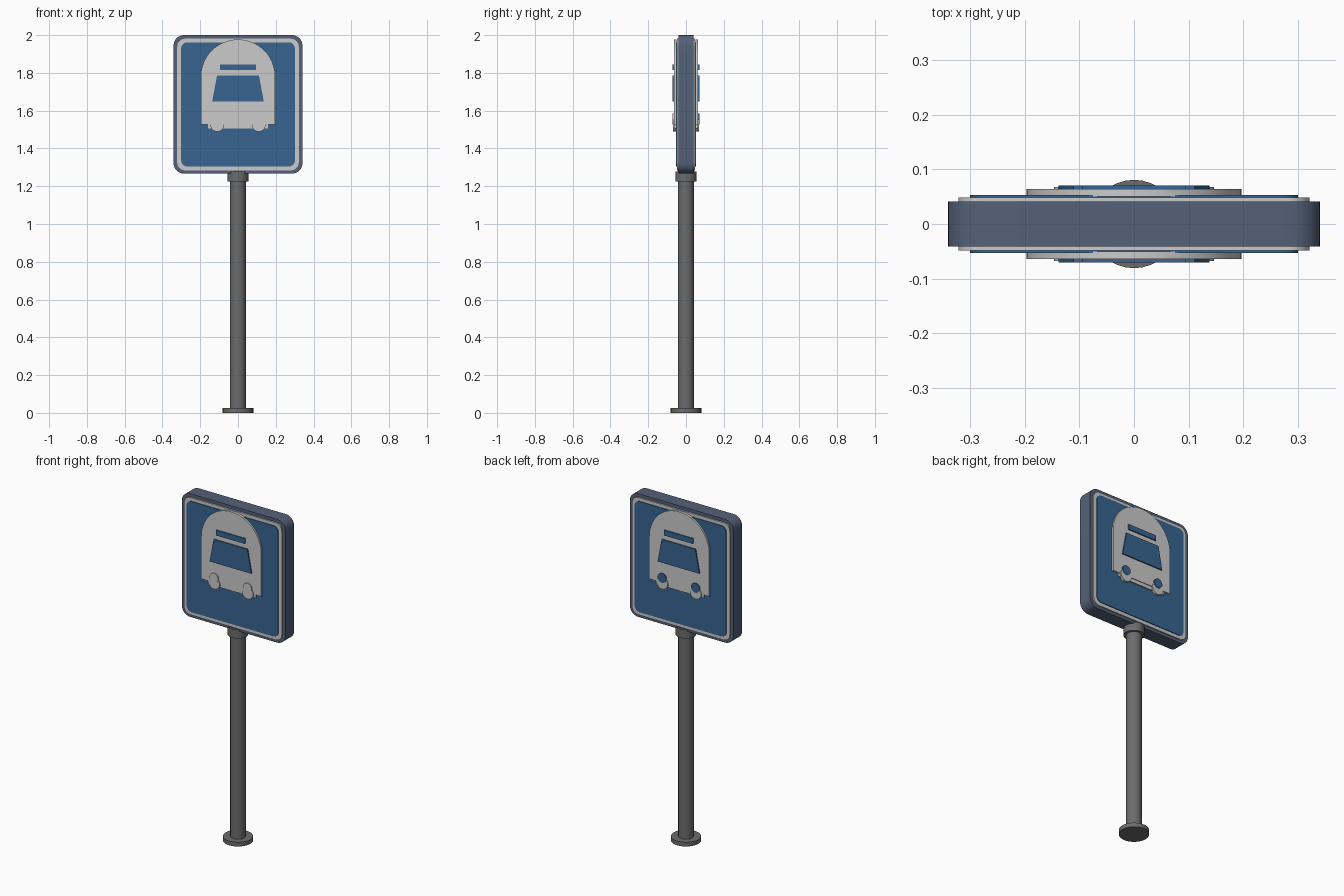
import bpy, bmesh
from math import pi, sin, cos

if "Cube" in bpy.data.objects:
    bpy.data.objects.remove(bpy.data.objects["Cube"])


def material(name, rgb):
    m = bpy.data.materials.new(name)
    m.diffuse_color = (*rgb, 1)
    m.use_nodes = True
    m.node_tree.nodes["Principled BSDF"].inputs["Base Color"].default_value = m.diffuse_color
    return m


BLUE = material("sign_blue", (0.04, 0.13, 0.28))
FRAME = material("frame_blue_grey", (0.09, 0.12, 0.19))
DARK = material("pole_grey", (0.15, 0.15, 0.15))
PALE = material("pale_grey", (0.6, 0.6, 0.6))


def arc(cx, cz, r, a0, a1, n):
    return [(cx + r * cos(a0 + (a1 - a0) * i / n), cz + r * sin(a0 + (a1 - a0) * i / n))
            for i in range(n + 1)]


def rounded(hw, z0, z1, r):
    pts = []
    for i, (cx, cz) in enumerate([(hw - r, z1 - r), (r - hw, z1 - r), (r - hw, z0 + r), (hw - r, z0 + r)]):
        pts += arc(cx, cz, r, i * pi / 2, (i + 1) * pi / 2, 8)
    return pts


def disc(cx, cz, r, n=24):
    return arc(cx, cz, r, 0, 2 * pi, n)[:-1]


def plate(name, profile, y0, y1, mat):
    """Extrude an x-z outline from y0 to y1."""
    bm = bmesh.new()
    face = bm.faces.new([bm.verts.new((x, y0, z)) for x, z in profile])
    ext = bmesh.ops.extrude_face_region(bm, geom=[face])
    verts = [v for v in ext["geom"] if isinstance(v, bmesh.types.BMVert)]
    bmesh.ops.translate(bm, verts=verts, vec=(0, y1 - y0, 0))
    bmesh.ops.recalc_face_normals(bm, faces=bm.faces)
    me = bpy.data.meshes.new(name)
    bm.to_mesh(me)
    bm.free()
    ob = bpy.data.objects.new(name, me)
    bpy.context.collection.objects.link(ob)
    finish(ob, mat)


def finish(ob, mat):
    ob.data.materials.append(mat)
    bpy.ops.object.select_all(action='DESELECT')
    ob.select_set(True)
    bpy.context.view_layer.objects.active = ob
    bpy.ops.object.shade_smooth_by_angle()


def post(name, r, z0, z1):
    bpy.ops.mesh.primitive_cylinder_add(vertices=32, radius=r, depth=z1 - z0,
                                        location=(0, 0, (z0 + z1) / 2))
    bpy.context.object.name = name
    finish(bpy.context.object, DARK)


# Pole with foot and collar
post("base_plate", 0.081, 0, 0.025)
post("pole", 0.042, 0.02, 1.3)
post("collar", 0.056, 1.225, 1.277)

# Sign box
plate("sign_box", rounded(0.341, 1.267, 2.0, 0.055), -0.041, 0.041, FRAME)

# Raised sign faces, front and back
bus = arc(0, 1.78, 0.197, 0, pi, 32) + [(-0.197, 1.526), (0.197, 1.526)]
window = [(-0.137, 1.648), (0.137, 1.648), (0.111, 1.786), (-0.111, 1.786)]
header = [(-0.095, 1.814), (0.095, 1.814), (0.095, 1.845), (-0.095, 1.845)]
bumper = [(-0.16, 1.505), (0.16, 1.505), (0.16, 1.53), (-0.16, 1.53)]
for side, s in (("front", -1), ("back", 1)):
    plate(side + "_border", rounded(0.322, 1.284, 1.981, 0.042), s * 0.036, s * 0.0485, PALE)
    plate(side + "_panel", rounded(0.301, 1.304, 1.962, 0.033), s * 0.042, s * 0.0535, BLUE)
    plate(side + "_bus_body", bus, s * 0.05, s * 0.064, PALE)
    plate(side + "_window", window, s * 0.06, s * 0.071, BLUE)
    plate(side + "_header", header, s * 0.06, s * 0.071, BLUE)
    plate(side + "_bumper", bumper, s * 0.05, s * 0.06, PALE)
    for x in (-0.11, 0.11):
        plate(side + "_wheel", disc(x, 1.526, 0.037), s * 0.05, s * 0.068, PALE)
        plate(side + "_headlight", disc(x, 1.556, 0.028), s * 0.06, s * 0.071,
              PALE if s < 0 else BLUE)
